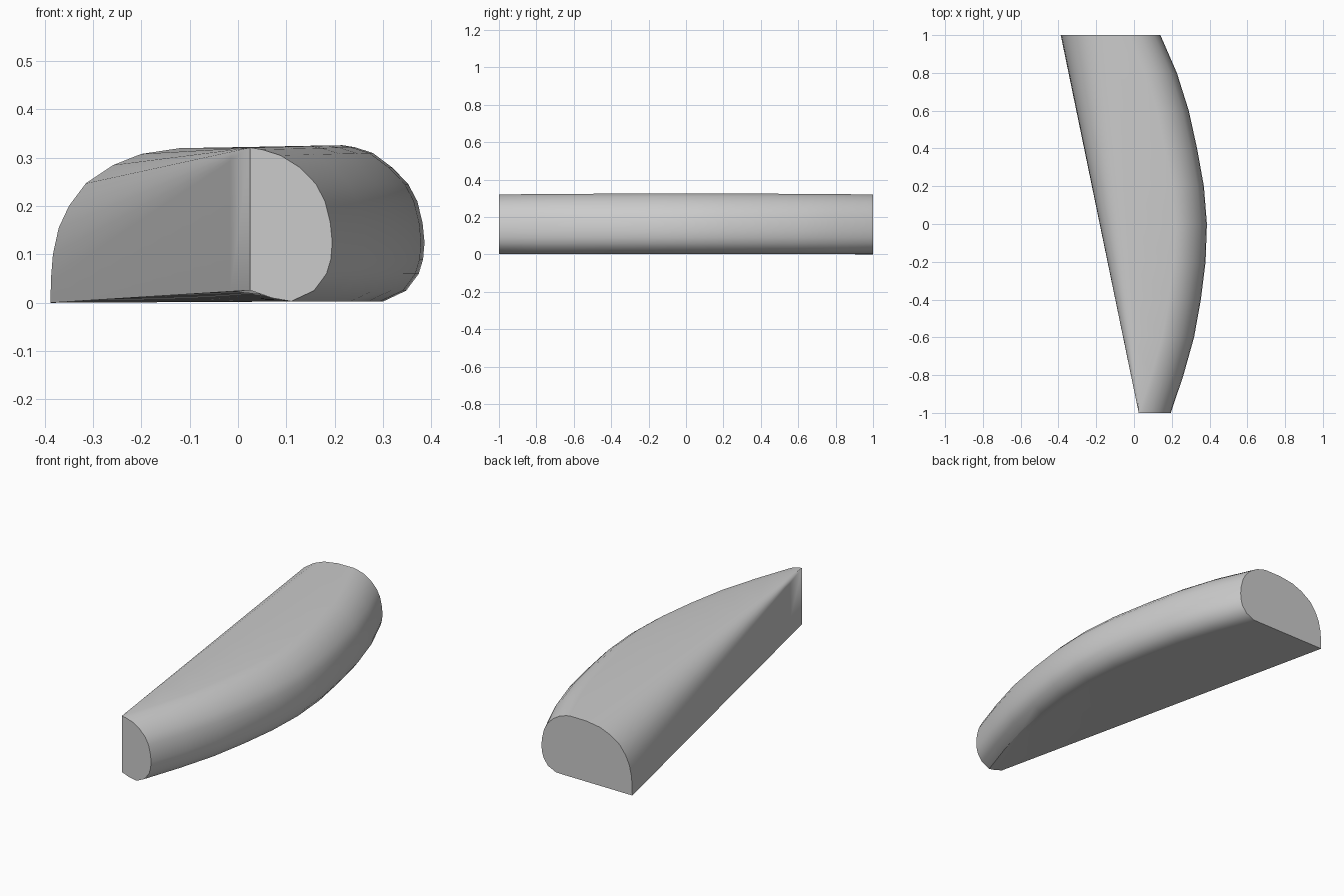
import bpy, bmesh, math

cube = bpy.data.objects.get("Cube")
if cube:
    bpy.data.objects.remove(cube, do_unlink=True)

# Outermost x of the bulging side, at even steps from front to back
bulge = [0.195, 0.262, 0.318, 0.354, 0.379, 0.386, 0.37, 0.334, 0.29, 0.227, 0.14]

# Rounded side: (inset from the bulge, height), from underside to top
rounding = [(0.125, 0.002), (0.085, 0.003), (0.038, 0.025), (0.012, 0.06), (0.003, 0.09),
            (0, 0.125), (0.004, 0.165), (0.015, 0.21), (0.034, 0.246), (0.067, 0.28),
            (0.107, 0.305), (0.145, 0.317), (0.169, 0.321)]

# Back end of the straight side: arc from the top down to the lower corner
arc = [(-0.12, 0.32), (-0.2, 0.308), (-0.258, 0.285), (-0.315, 0.247), (-0.35, 0.2),
       (-0.371, 0.155), (-0.383, 0.1), (-0.387, 0.05), (-0.388, 0.0)]
front_top = (0.025, 0.321)
front_bottom = (0.025, 0.026)


def section(i):
    """Cross-section at one step along the length."""
    t = i / (len(bulge) - 1)
    y = 2 * t - 1
    pts = []
    for k, (inset, z) in enumerate(rounding):
        if k == 0:
            z += 0.008 * (1 - t)
        if z > 0.3:
            z += 0.005 * (1 - y * y)
        pts.append((bulge[i] - inset, y, z))
    # The arc narrows to the front's vertical edge
    for p in arc:
        q = front_bottom if p == arc[-1] else front_top
        pts.append((q[0] + (p[0] - q[0]) * t, y, q[1] + (p[1] - q[1]) * t))
    return pts


# Loft the sections and cap both ends
bm = bmesh.new()
rings = [[bm.verts.new(p) for p in section(i)] for i in range(len(bulge))]
for a, b in zip(rings, rings[1:]):
    n = len(a)
    for k in range(n):
        m = (k + 1) % n
        bm.faces.new((a[k], a[m], b[m], b[k]))
bm.faces.new(rings[0])
bm.faces.new(rings[-1])
bmesh.ops.remove_doubles(bm, verts=bm.verts, dist=0.0005)
bmesh.ops.recalc_face_normals(bm, faces=bm.faces)

mesh = bpy.data.meshes.new("curved_wedge")
bm.to_mesh(mesh)
bm.free()
wedge = bpy.data.objects.new("curved_wedge", mesh)
bpy.context.collection.objects.link(wedge)

# Plain grey surface
grey = bpy.data.materials.new("light_grey")
grey.use_nodes = True
colour = (0.6, 0.6, 0.6, 1)
grey.diffuse_color = colour
grey.node_tree.nodes["Principled BSDF"].inputs["Base Color"].default_value = colour
mesh.materials.append(grey)

bpy.ops.object.select_all(action="DESELECT")
wedge.select_set(True)
bpy.context.view_layer.objects.active = wedge
bpy.ops.object.shade_smooth_by_angle(angle=math.radians(32))
